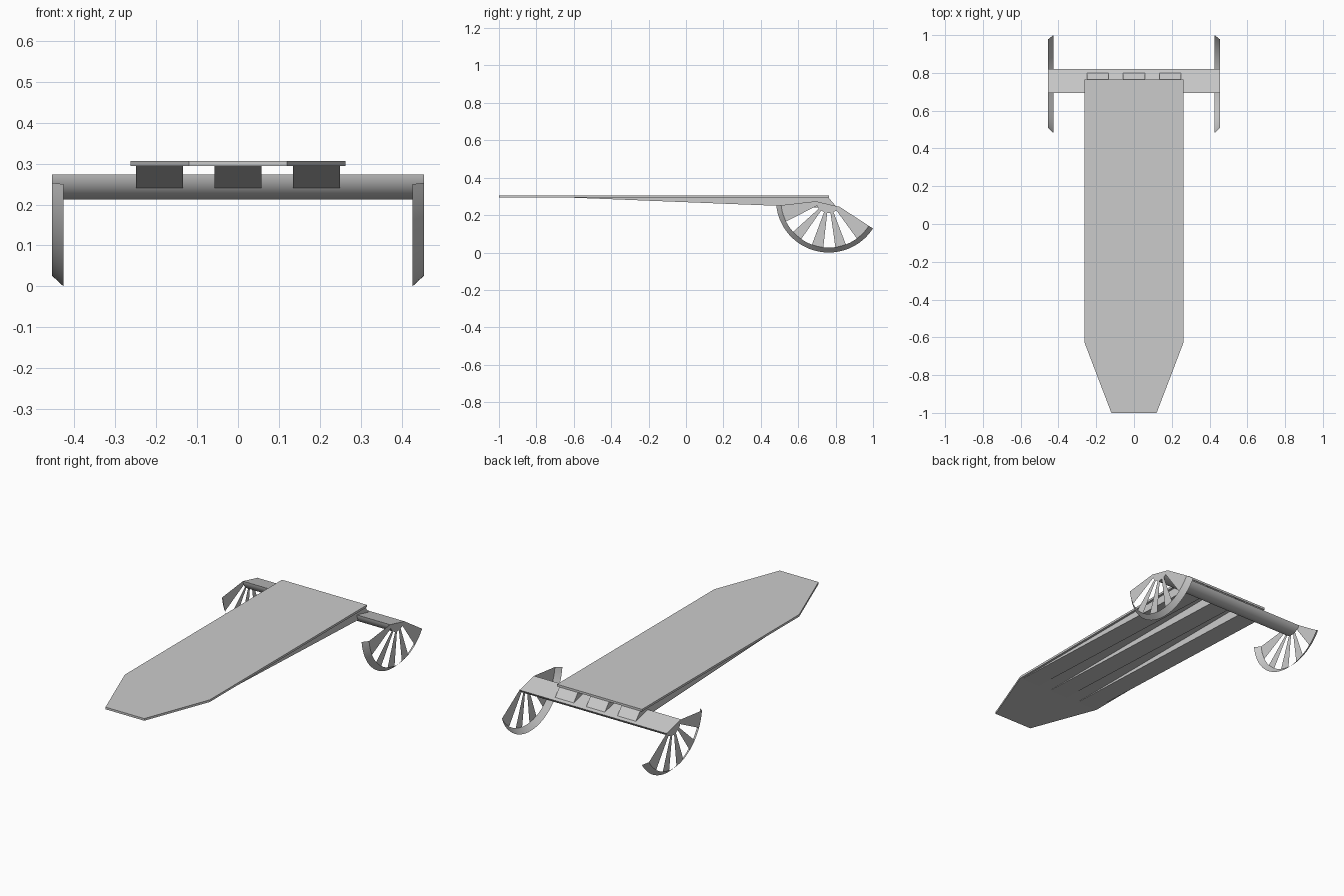
import bpy, math

if "Cube" in bpy.data.objects:
    bpy.data.objects.remove(bpy.data.objects["Cube"])

grey = bpy.data.materials.new("plain_grey")
grey.diffuse_color = (0.6, 0.6, 0.6, 1)
grey.use_nodes = True
grey.node_tree.nodes["Principled BSDF"].inputs["Base Color"].default_value = grey.diffuse_color

HUB_Y, HUB_Z = 0.763, 0.282          # shared centre of the beam and the wheel fans
HUB_R, FAN_R, RIM_R = 0.07, 0.256, 0.282
START, END = 186.5, 327              # arc covered by beam and fans, degrees


def make(name, verts, faces, smooth=False):
    me = bpy.data.meshes.new(name)
    me.from_pydata(verts, [], faces)
    me.materials.append(grey)
    ob = bpy.data.objects.new(name, me)
    bpy.context.collection.objects.link(ob)
    if smooth:
        bpy.ops.object.select_all(action='DESELECT')
        ob.select_set(True)
        bpy.context.view_layer.objects.active = ob
        bpy.ops.object.shade_smooth_by_angle(angle=math.radians(30))
    return ob


def prism(name, low, high, smooth=False):
    """Solid between two matching outlines."""
    n = len(low)
    faces = [tuple(reversed(range(n))), tuple(range(n, 2 * n))]
    faces += [(i, (i + 1) % n, n + (i + 1) % n, n + i) for i in range(n)]
    return make(name, low + high, faces, smooth)


def arc(r, x, a0, a1, n):
    pts = []
    for i in range(n + 1):
        a = math.radians(a0 + (a1 - a0) * i / n)
        pts.append((x, HUB_Y + r * math.cos(a), HUB_Z + r * math.sin(a)))
    return pts


def strip(name, a, b, smooth=False):
    """Open sheet between two matching paths."""
    n = len(a)
    return make(name, a + b, [(i, i + 1, n + i + 1, n + i) for i in range(n - 1)], smooth)


# Deck with a tapered nose
plan = [(-0.12, -1), (0.12, -1), (0.263, -0.625), (0.263, 0.765),
        (-0.263, 0.765), (-0.263, -0.625)]
prism("deck", [(x, y, 0.294) for x, y in plan], [(x, y, 0.306) for x, y in plan])

# Three wedge runners under the deck
side = [(-0.625, 0.294), (0.81, 0.237), (0.762, 0.294)]
for i, cx in enumerate((-0.1925, 0, 0.1925)):
    prism(f"runner_{i + 1}", [(cx - 0.0575, y, z) for y, z in side],
          [(cx + 0.0575, y, z) for y, z in side])

# Cross beam: flat top, rounded underside
prism("cross_beam", arc(HUB_R, -0.455, START, END, 20),
      arc(HUB_R, 0.455, START, END, 20), True)

# Fan-shaped side wheels: bevelled rim and five flat blades each
blades = [(START, 207), (222, 235), (249.5, 263.5), (278, 291), (306, END)]
for label, s in (("left", -1), ("right", 1)):
    inner = arc(RIM_R, s * 0.427, START, END, 32)
    outer = arc(FAN_R, s * 0.455, START, END, 32)
    if s > 0:
        strip(f"{label}_rim", inner, outer, True)
    else:
        strip(f"{label}_rim", outer, inner, True)
    for i, (a0, a1) in enumerate(blades):
        hub = arc(HUB_R - 0.004, s * 0.455, a0, a1, 5)
        tip = arc(FAN_R, s * 0.455, a0, a1, 5)
        if s > 0:
            strip(f"{label}_blade_{i + 1}", tip, hub)
        else:
            strip(f"{label}_blade_{i + 1}", hub, tip)
